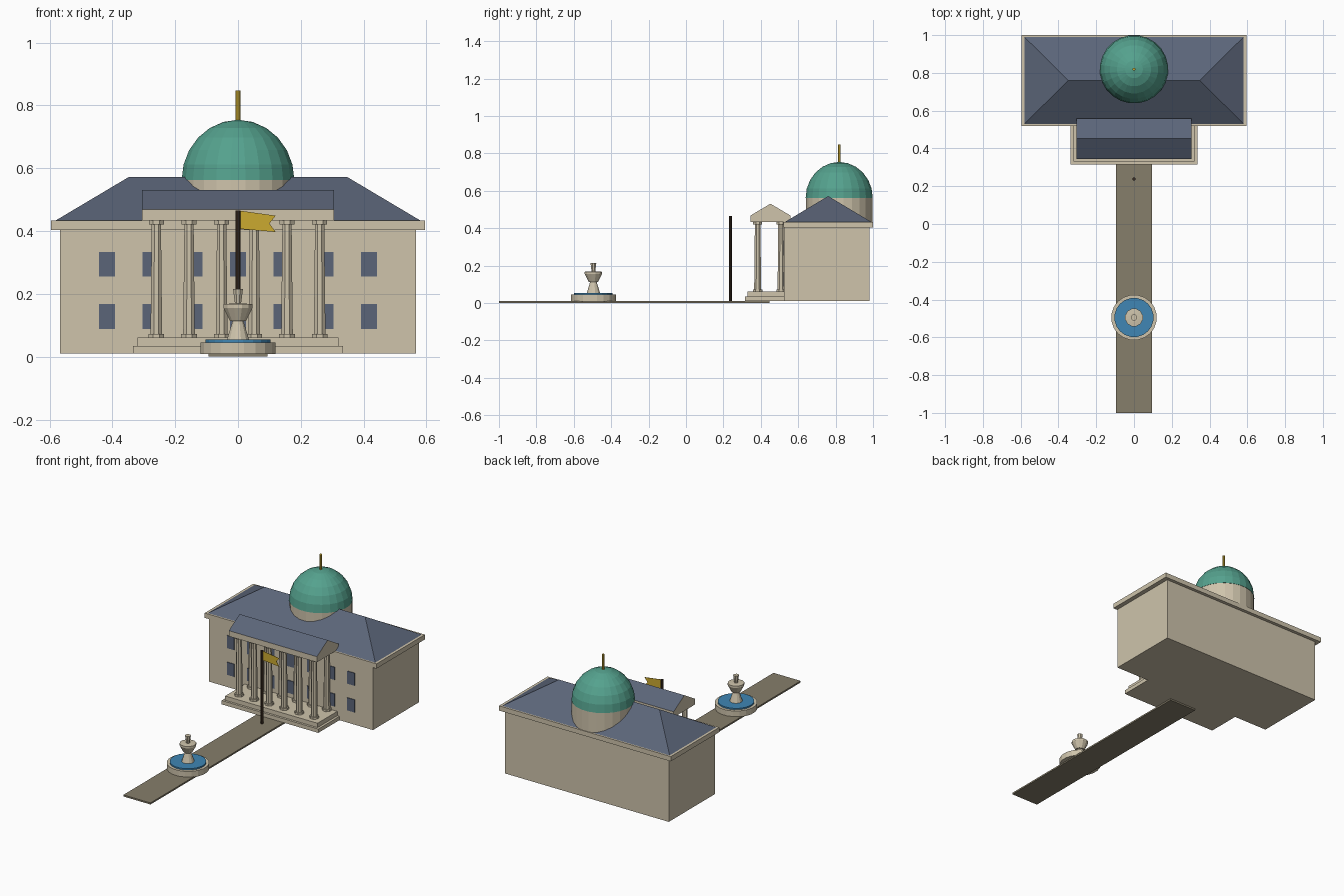
import bpy, bmesh, math
from mathutils import Vector

cube = bpy.data.objects.get("Cube")
if cube:
    bpy.data.objects.remove(cube, do_unlink=True)


def material(name, r, g, b):
    m = bpy.data.materials.new(name)
    m.use_nodes = True
    m.diffuse_color = (r, g, b, 1)
    m.node_tree.nodes["Principled BSDF"].inputs["Base Color"].default_value = (r, g, b, 1)
    return m


STONE = material("cream stone", 0.62, 0.55, 0.41)
SLATE = material("blue slate", 0.105, 0.13, 0.19)
COPPER = material("green copper", 0.09, 0.36, 0.27)
GOLD = material("gold", 0.60, 0.40, 0.03)
WATER = material("blue water", 0.05, 0.24, 0.46)
PAVING = material("brown paving", 0.24, 0.21, 0.145)
WOOD = material("dark wood", 0.04, 0.024, 0.014)


def finish(name, bm, *mats):
    bmesh.ops.recalc_face_normals(bm, faces=bm.faces)
    mesh = bpy.data.meshes.new(name)
    bm.to_mesh(mesh)
    bm.free()
    for m in mats:
        mesh.materials.append(m)
    ob = bpy.data.objects.new(name, mesh)
    bpy.context.collection.objects.link(ob)
    return ob


def box(name, half_x, y0, y1, z0, z1, mat, x=0):
    bm = bmesh.new()
    bmesh.ops.create_cube(bm, size=1)
    for v in bm.verts:
        v.co = Vector((x + v.co.x * 2 * half_x,
                       (y0 + y1) / 2 + v.co.y * (y1 - y0),
                       (z0 + z1) / 2 + v.co.z * (z1 - z0)))
    return finish(name, bm, mat)


def lathe(name, profile, x, y, sides, mat):
    """Closed turned solid from (radius, height) pairs, bottom to top."""
    bm = bmesh.new()
    rings = []
    for r, z in profile:
        angles = [2 * math.pi * (i + 0.5) / sides for i in range(sides)]
        rings.append([bm.verts.new((x + r * math.cos(a), y + r * math.sin(a), z))
                      for a in angles])
    for low, high in zip(rings, rings[1:]):
        for i in range(sides):
            j = (i + 1) % sides
            bm.faces.new((low[i], low[j], high[j], high[i]))
    bm.faces.new(rings[0])
    bm.faces.new(rings[-1])
    return finish(name, bm, mat)


def ridge_roof(name, half_x, ridge_x, y0, y1, z0, z1, *mats):
    """Hipped roof, or gabled when the ridge is as long as the eaves."""
    bm = bmesh.new()
    a, b, c, d = [bm.verts.new((sx * half_x, y, z0))
                  for sx, y in ((-1, y0), (1, y0), (1, y1), (-1, y1))]
    left, right = [bm.verts.new((sx * ridge_x, (y0 + y1) / 2, z1)) for sx in (-1, 1)]
    for f in ((a, b, right, left), (c, d, left, right), (b, c, right),
              (d, a, left), (a, d, c, b)):
        bm.faces.new(f)
    ob = finish(name, bm, *mats)
    if len(mats) > 1:
        # gable ends and soffit take the second colour
        for p in ob.data.polygons:
            p.material_index = int(abs(p.normal.x) > 0.9 or p.normal.z < -0.9)
    return ob


# Path
box("path", 0.094, -1.0, 0.446, 0, 0.01, PAVING)

# Main block with cornice and hipped roof
box("main_walls", 0.567, 0.525, 0.98, 0.01, 0.404, STONE)
box("main_cornice", 0.595, 0.52, 1.0, 0.404, 0.434, STONE)
ridge_roof("main_roof", 0.58, 0.348, 0.53, 0.99, 0.434, 0.572, SLATE)

# Two rows of front windows
for row, z in enumerate((0.088, 0.255)):
    for i in range(7):
        box(f"window_{row + 1}_{i + 1}", 0.0255, 0.521, 0.527, z, z + 0.079,
            SLATE, x=(i - 3) * 0.139)

# Portico steps, entablature and gabled roof
box("lower_step", 0.335, 0.316, 0.53, 0.01, 0.034, STONE)
box("upper_step", 0.32, 0.33, 0.53, 0.034, 0.061, STONE)
box("portico_beam", 0.305, 0.345, 0.558, 0.433, 0.468, STONE)
ridge_roof("portico_roof", 0.305, 0.305, 0.345, 0.558, 0.468, 0.531, SLATE, STONE)

# Two rows of tapered columns with base and capital
column = [(0.027, 0.061), (0.027, 0.073), (0.020, 0.073), (0.016, 0.421),
          (0.026, 0.421), (0.026, 0.433)]
for row, y in (("front", 0.383), ("back", 0.508)):
    for i in range(6):
        lathe(f"{row}_column_{i + 1}", column, (i - 2.5) * 0.104, y, 8, STONE)

# Drum, dome and spire
DOME_Y = 0.819
lathe("dome_drum", [(0.179, 0.432), (0.179, 0.562)], 0, DOME_Y, 24, STONE)
steps = 6
dome = [(0.181 * math.cos(t), 0.562 + 0.192 * math.sin(t))
        for t in (math.pi / 2 * min(i / steps, 0.99) for i in range(steps + 1))]
lathe("dome", dome, 0, DOME_Y, 24, COPPER)
lathe("spire", [(0.008, 0.74), (0.008, 0.847)], 0, DOME_Y, 8, GOLD)

# Flagpole and swallow-tailed flag
POLE_Y = 0.238
lathe("flagpole", [(0.009, 0.01), (0.009, 0.466)], 0, POLE_Y, 8, WOOD)
bm = bmesh.new()
outline = [(0.005, 0.465), (0.12, 0.449), (0.1, 0.424), (0.12, 0.397), (0.005, 0.407)]
flag = bm.faces.new([bm.verts.new((x, POLE_Y - 0.001, z)) for x, z in outline])
solid = bmesh.ops.extrude_face_region(bm, geom=[flag])
bmesh.ops.translate(bm, vec=(0, 0.002, 0),
                    verts=[g for g in solid["geom"] if isinstance(g, bmesh.types.BMVert)])
finish("flag", bm, GOLD)

# Fountain
FOUNT_Y = -0.495
lathe("fountain_basin", [(0.121, 0.008), (0.121, 0.045)], 0, FOUNT_Y, 20, STONE)
lathe("fountain_water", [(0.104, 0.04), (0.104, 0.054)], 0, FOUNT_Y, 20, WATER)
lathe("fountain_pedestal", [(0.038, 0.05), (0.018, 0.113), (0.026, 0.113),
                            (0.048, 0.155), (0.048, 0.167), (0.024, 0.169)],
      0, FOUNT_Y, 12, STONE)
lathe("fountain_finial", [(0.01, 0.165), (0.017, 0.215)], 0, FOUNT_Y, 8, STONE)
